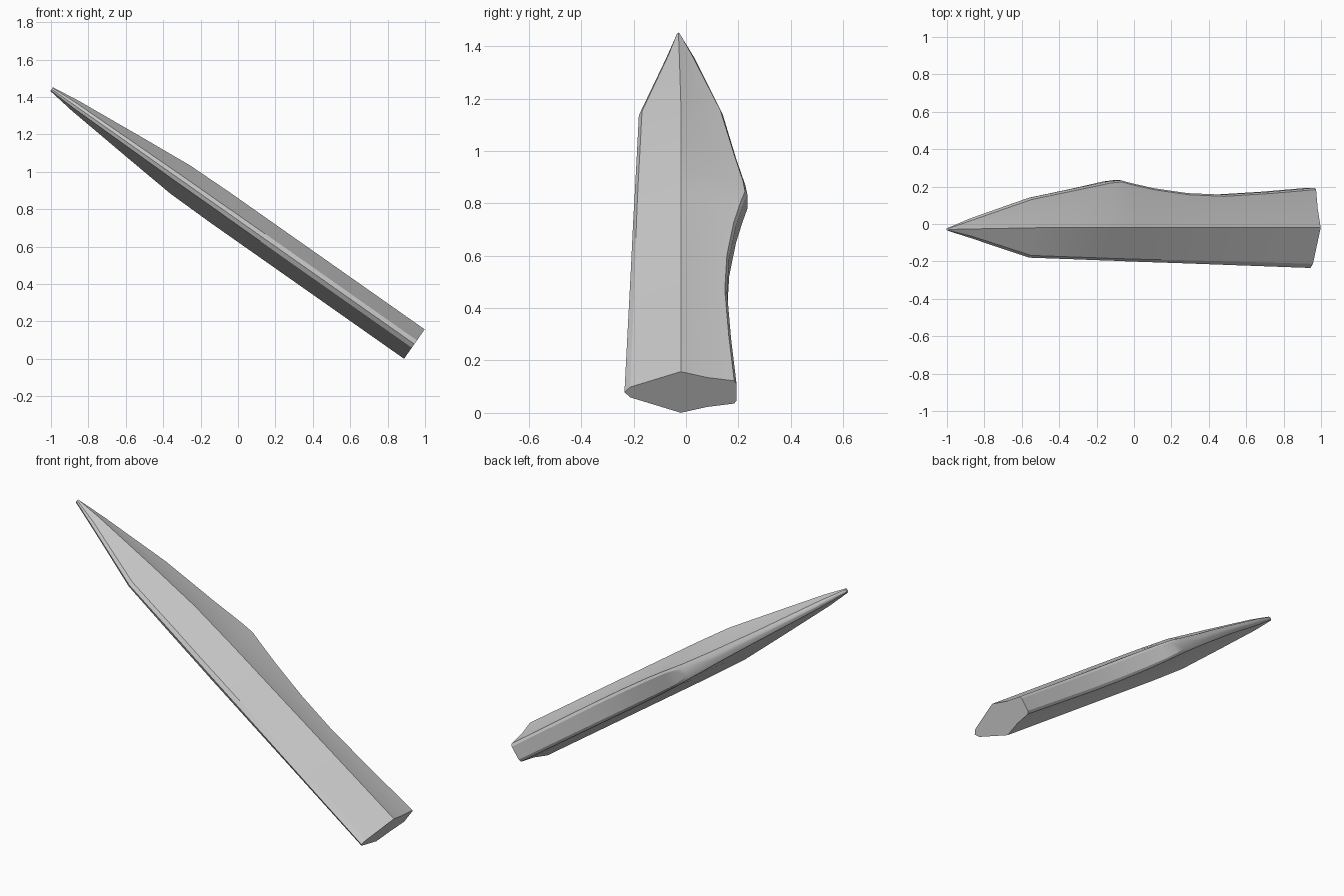
import bpy, bmesh, math
from mathutils import Vector

# Local frame: along the blade, and normal to its flat
ANGLE = math.radians(35.1)
ALONG = Vector((-math.cos(ANGLE), 0, math.sin(ANGLE)))
NORMAL = Vector((math.sin(ANGLE), 0, math.cos(ANGLE)))
ORIGIN = Vector((0.943, 0, 0.079))

# Stations: distance, cutting edge y, back y, ridge half height,
# bevel width, bevel half height, shoulder half height, back half height
STATIONS = [
    (0.00, -0.235, 0.193, 0.096, 0.022, 0.024, 0.053, 0.038),
    (0.30, -0.226, 0.172, 0.096, 0.020, 0.024, 0.054, 0.039),
    (0.60, -0.217, 0.157, 0.096, 0.018, 0.024, 0.056, 0.041),
    (0.83, -0.210, 0.165, 0.096, 0.016, 0.024, 0.056, 0.041),
    (1.05, -0.204, 0.191, 0.096, 0.014, 0.023, 0.054, 0.040),
    (1.19, -0.200, 0.217, 0.096, 0.013, 0.023, 0.050, 0.038),
    (1.265, -0.197, 0.234, 0.096, 0.012, 0.022, 0.047, 0.034),
    (1.34, -0.195, 0.227, 0.095, 0.012, 0.022, 0.042, 0.022),
    (1.53, -0.189, 0.193, 0.092, 0.012, 0.022, 0.033, 0.008),
    (1.838, -0.180, 0.140, 0.066, 0.012, 0.019, 0.024, 0.005),
    (2.22, -0.075, 0.030, 0.032, 0.009, 0.015, 0.016, 0.004),
    (2.37, -0.036, -0.022, 0.012, 0.002, 0.008, 0.008, 0.003),
]


def section(u, edge, back, ridge, bw, bh, shoulder, tb):
    """Closed outline, mirrored about the flat of the blade."""
    ry = -0.02 if u < 1.9 else -0.02 - 0.009 * (u - 1.9) / 0.47
    sy = back - (0.009 if u < 2.3 else 0.002)
    half = [(edge + bw, bh), (ry, ridge),
            ((ry + sy) / 2, (ridge + shoulder) / 2 - 0.03 * (sy - ry)),
            (sy, shoulder), (back, tb)]
    pts = [(edge, 0)] + half + [(y, -w) for y, w in reversed(half)]
    return [ORIGIN + ALONG * u + NORMAL * w + Vector((0, y, 0)) for y, w in pts]


# Blade: loft through the stations and cap both ends
bm = bmesh.new()
rings = [[bm.verts.new(p) for p in section(*s)] for s in STATIONS]
for a, b in zip(rings, rings[1:]):
    n = len(a)
    for i in range(n):
        j = (i + 1) % n
        bm.faces.new((a[i], a[j], b[j], b[i]))
bm.faces.new(rings[0])
bm.faces.new(rings[-1])
bmesh.ops.recalc_face_normals(bm, faces=bm.faces)
mesh = bpy.data.meshes.new("blade")
bm.to_mesh(mesh)
bm.free()
blade = bpy.data.objects.new("blade", mesh)
bpy.context.collection.objects.link(blade)
bpy.context.view_layer.objects.active = blade
blade.select_set(True)
bpy.ops.object.shade_smooth_by_angle(angle=math.radians(28))
